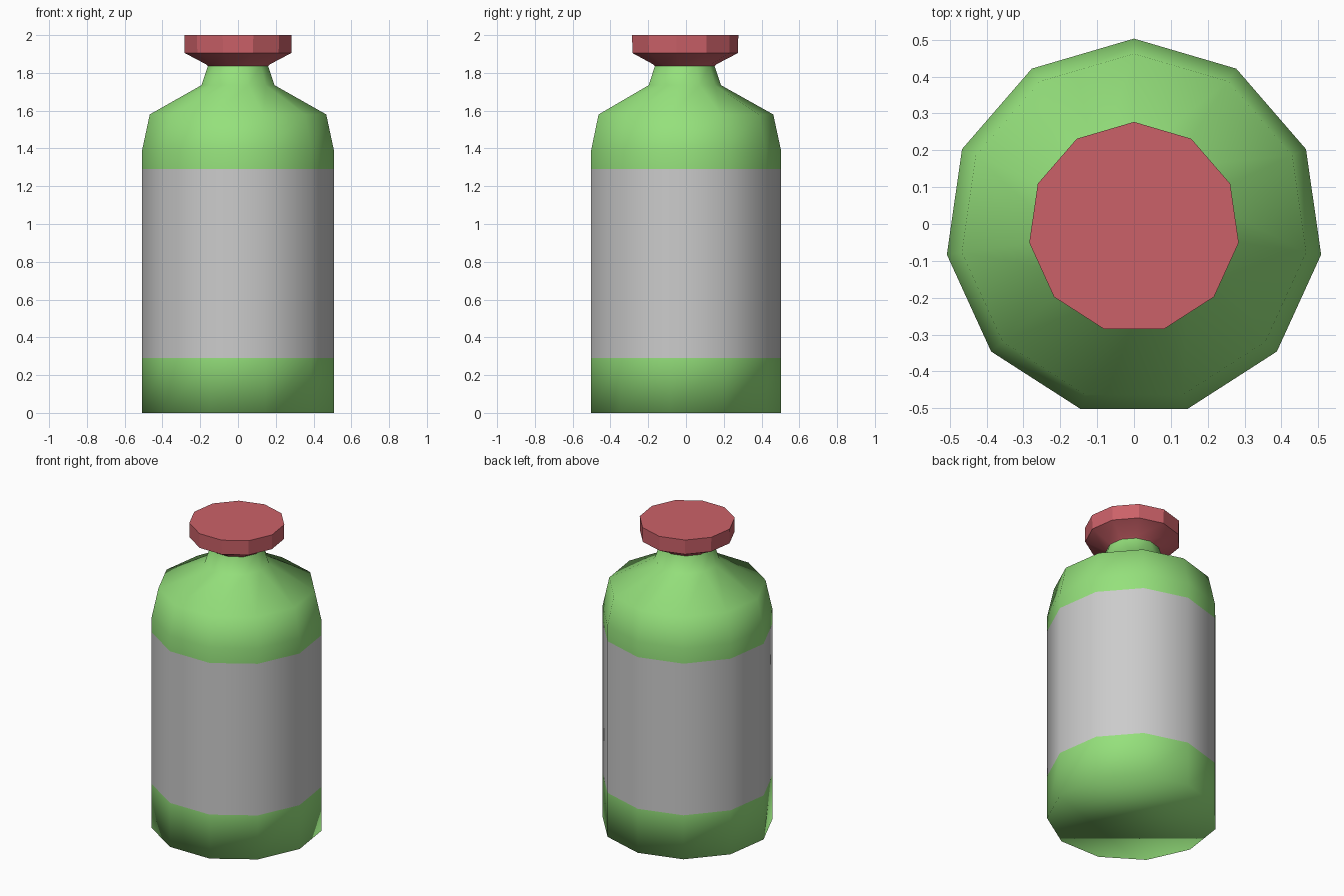
import bpy, bmesh, math

if "Cube" in bpy.data.objects:
    bpy.data.objects.remove(bpy.data.objects["Cube"])

SIDES = 11
AXIS_Y = -0.01  # an odd polygon's axis sits slightly off its bounding-box centre


def material(name, color):
    m = bpy.data.materials.new(name)
    m.diffuse_color = color
    m.use_nodes = True
    m.node_tree.nodes["Principled BSDF"].inputs["Base Color"].default_value = m.diffuse_color
    return m


def lathe(name, profile, mat=None, bottom=False, top=False):
    """Eleven-sided turned shell from (radius, z) pairs, one vertex pointing to +y."""
    bm = bmesh.new()
    rings = []
    for r, z in profile:
        angles = [math.pi / 2 + 2 * math.pi * i / SIDES for i in range(SIDES)]
        rings.append([bm.verts.new((r * math.cos(a), AXIS_Y + r * math.sin(a), z)) for a in angles])
    for lo, hi in zip(rings, rings[1:]):
        for i in range(SIDES):
            j = (i + 1) % SIDES
            bm.faces.new((lo[i], lo[j], hi[j], hi[i]))
    if bottom:
        bm.faces.new(rings[0][::-1])
    if top:
        bm.faces.new(rings[-1])
    for f in bm.faces:
        f.smooth = True
    mesh = bpy.data.meshes.new(name)
    bm.to_mesh(mesh)
    bm.free()
    ob = bpy.data.objects.new(name, mesh)
    bpy.context.collection.objects.link(ob)
    if mat:
        mesh.materials.append(mat)
    return ob


green = material("green", (0.30, 0.75, 0.20, 1))
red = material("red", (0.60, 0.12, 0.14, 1))

# Bottle body: base, flush label band, shoulder with neck
lathe("bottle_base", [(0.513, 0), (0.513, 0.29)], green, bottom=True)
lathe("label", [(0.513, 0.29), (0.513, 1.29)])
lathe("shoulder_and_neck",
      [(0.513, 1.29), (0.513, 1.39), (0.472, 1.58), (0.195, 1.735), (0.16, 1.84)], green)

# Stopper: flat-sided cap with a tapered underside
cap = lathe("stopper", [(0.155, 1.83), (0.17, 1.845), (0.285, 1.905), (0.287, 2.0)],
            red, bottom=True, top=True)
bpy.context.view_layer.objects.active = cap
cap.select_set(True)
bpy.ops.object.shade_smooth_by_angle(angle=math.radians(31))
